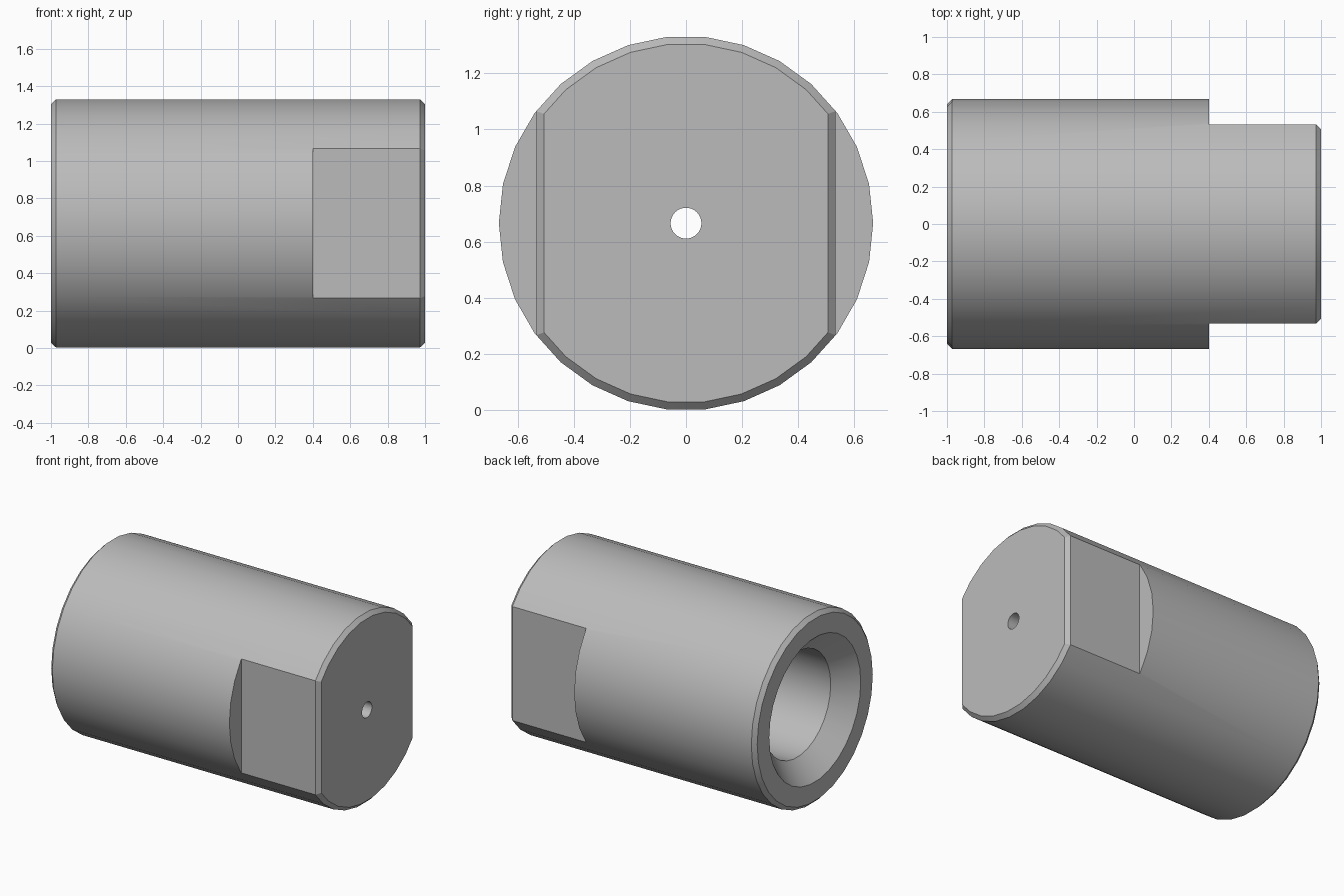
import bpy, bmesh, math
from mathutils import Matrix

default = bpy.data.objects.get("Cube")
if default:
    bpy.data.objects.remove(default, do_unlink=True)

R, HALF, CHAMFER = 0.667, 1.0, 0.027
AXIS_Z, SIDES = 0.666, 30
FLAT_X, FLAT_Y = 0.4, 0.533

# Plain grey metal
steel = bpy.data.materials.new("grey_steel")
steel.use_nodes = True
colour = (0.5, 0.5, 0.5, 1)
steel.diffuse_color = colour
steel.node_tree.nodes["Principled BSDF"].inputs["Base Color"].default_value = colour


def make_object(name, bm):
    bmesh.ops.recalc_face_normals(bm, faces=bm.faces)
    mesh = bpy.data.meshes.new(name)
    bm.to_mesh(mesh)
    bm.free()
    mesh.materials.append(steel)
    obj = bpy.data.objects.new(name, mesh)
    bpy.context.collection.objects.link(obj)
    return obj


def lathe(name, profile):
    """Turn a closed (x, radius) profile around the x axis."""
    bm = bmesh.new()
    rings = []
    for i in range(SIDES):
        a = 2 * math.pi * i / SIDES
        rings.append([bm.verts.new((x, r * math.cos(a), AXIS_Z + r * math.sin(a)))
                      for x, r in profile])
    n = len(profile)
    for i in range(SIDES):
        here, there = rings[i], rings[(i + 1) % SIDES]
        for j in range(n):
            k = (j + 1) % n
            bm.faces.new((here[j], here[k], there[k], there[j]))
    return make_object(name, bm)


def flat_cutter(name, side):
    """Block that mills one flat, with a bevel at the end face."""
    outline = [(FLAT_X, FLAT_Y), (HALF - CHAMFER, FLAT_Y),
               (HALF + CHAMFER, FLAT_Y - 2 * CHAMFER),
               (HALF + CHAMFER, 1), (FLAT_X, 1)]
    bm = bmesh.new()
    face = bm.faces.new([bm.verts.new((x, side * y, -1)) for x, y in outline])
    up = bmesh.ops.extrude_face_region(bm, geom=[face])["geom"]
    bmesh.ops.translate(bm, vec=(0, 0, 4),
                        verts=[v for v in up if isinstance(v, bmesh.types.BMVert)])
    cutter = make_object(name, bm)
    cutter.hide_render = True
    return cutter


# Turned body: chamfered ends, countersunk blind bore, small through hole
body = lathe("cylindrical_body", [
    (-HALF, R - CHAMFER), (-HALF + CHAMFER, R),
    (HALF - CHAMFER, R), (HALF, R - CHAMFER),
    (HALF, 0.055), (FLAT_X, 0.055),
    (FLAT_X, 0.37), (-HALF + 0.137, 0.37), (-HALF, 0.507)])

# Two wrench flats, front and back
cutters = [flat_cutter("flat_cutter_front", -1), flat_cutter("flat_cutter_back", 1)]
for cutter in cutters:
    mod = body.modifiers.new("wrench_flat", 'BOOLEAN')
    mod.operation = 'DIFFERENCE'
    mod.solver = 'EXACT'
    mod.object = cutter

bpy.ops.object.select_all(action='DESELECT')
body.select_set(True)
bpy.context.view_layer.objects.active = body
for mod in list(body.modifiers):
    bpy.ops.object.modifier_apply(modifier=mod.name)
for cutter in cutters:
    bpy.data.objects.remove(cutter, do_unlink=True)

bpy.ops.object.shade_smooth_by_angle(angle=math.radians(25))
